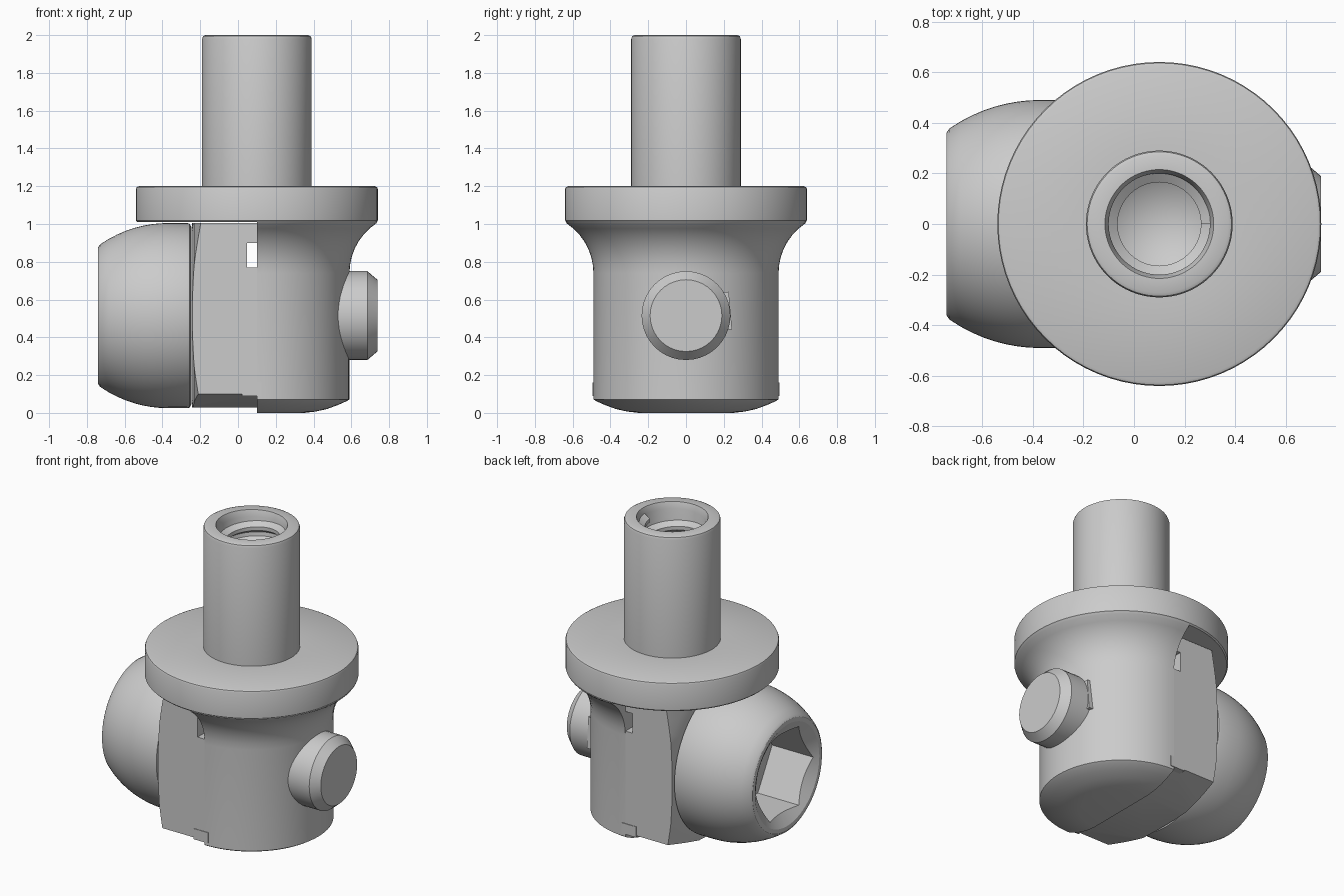
import bpy, bmesh, math
from mathutils import Matrix, Vector

if "Cube" in bpy.data.objects:
    bpy.data.objects.remove(bpy.data.objects["Cube"])

CX = 0.1      # vertical axis of stud and body
CZ = 0.515    # height of the horizontal bolt axis


def finish(name, bm, smooth=True):
    bmesh.ops.remove_doubles(bm, verts=bm.verts, dist=1e-5)
    bmesh.ops.recalc_face_normals(bm, faces=bm.faces)
    me = bpy.data.meshes.new(name)
    bm.to_mesh(me)
    bm.free()
    ob = bpy.data.objects.new(name, me)
    bpy.context.collection.objects.link(ob)
    if smooth:
        shade(ob)
    return ob


def activate(ob):
    bpy.ops.object.select_all(action='DESELECT')
    ob.select_set(True)
    bpy.context.view_layer.objects.active = ob


def shade(ob):
    activate(ob)
    bpy.ops.object.shade_smooth_by_angle(angle=math.radians(28))


def lathe(name, profile, axis='Z', n=64, a0=0.0, a1=360.0, smooth=True):
    """Turn (radius, height) points about the stud axis (Z) or the bolt axis (X)."""
    bm = bmesh.new()
    cols = []
    for i in range(n + 1):
        a = math.radians(a0 + (a1 - a0) * i / n)
        c, s = math.cos(a), math.sin(a)
        cols.append([bm.verts.new((CX + r * c, r * s, h) if axis == 'Z' else (h, r * c, CZ + r * s))
                     for r, h in profile])
    for p, q in zip(cols, cols[1:]):
        for k in range(len(profile) - 1):
            bm.faces.new((p[k], q[k], q[k + 1], p[k + 1]))
    if a1 - a0 < 360:
        bm.faces.new(cols[0])
        bm.faces.new(cols[-1][::-1])
    return finish(name, bm, smooth)


def box(name, lo, hi, tilt=0.0):
    bm = bmesh.new()
    lo, hi = Vector(lo), Vector(hi)
    m = (Matrix.Translation((lo + hi) / 2) @ Matrix.Rotation(math.radians(tilt), 4, 'X')
         @ Matrix.Diagonal((*(hi - lo), 1)))
    bmesh.ops.create_cube(bm, size=1, matrix=m)
    return finish(name, bm, False)


def carve(ob, cutter, operation='DIFFERENCE'):
    mod = ob.modifiers.new('cut', 'BOOLEAN')
    mod.operation, mod.object, mod.solver = operation, cutter, 'EXACT'
    activate(ob)
    bpy.ops.object.modifier_apply(modifier=mod.name)
    bpy.data.objects.remove(cutter)


# Stud with drilled bore, and flange
lathe('stud_and_flange', [
    (0, 1.01), (0.632, 1.01), (0.64, 1.018), (0.64, 1.185), (0.636, 1.195), (0.625, 1.2),
    (0.29, 1.2), (0.29, 1.98), (0.285, 1.994), (0.272, 2.0), (0.215, 2.0), (0.2, 1.96),
    (0.2, 1.3), (0.165, 1.28), (0, 1.18)], n=80)

# Internal thread: a ridge swept along a helix
bm = bmesh.new()
pitch, turns, seg = 0.1, 6, 40
rows = []
for i in range(turns * seg + 1):
    a = 2 * math.pi * i / seg
    z = 1.93 - pitch * i / seg
    rows.append([bm.verts.new((CX + r * math.cos(a), r * math.sin(a), z + dz))
                 for r, dz in ((0.202, 0.038), (0.165, 0.012), (0.165, -0.012), (0.202, -0.038))])
for p, q in zip(rows, rows[1:]):
    for k in range(4):
        bm.faces.new((p[k], q[k], q[(k + 1) % 4], p[(k + 1) % 4]))
bm.faces.new(rows[0])
bm.faces.new(rows[-1][::-1])
finish('stud_thread', bm)

# Fixed half body: domed foot, straight wall, flare up to the flange
flare = [(0.49 + 0.32 * (1 - math.cos(math.radians(a))), 0.74 + 0.317 * math.sin(math.radians(a)))
         for a in range(0, 58, 8)]
lathe('fixed_body', [(0, 0), (0.25, 0), (0.31, 0.007), (0.37, 0.02), (0.43, 0.042), (0.475, 0.062),
                     (0.49, 0.072)] + flare + [(0.638, 1.012), (0.6, 1.03), (0, 1.03)],
      n=40, a0=-90, a1=90)

# Moving jaw: flat-sided block with a turned chamfer on its outer end
outline = [(-0.49, 0.1), (-0.2, 0.028), (0.2, 0.028), (0.49, 0.1), (0.49, 1.005), (-0.49, 1.005)]
bm = bmesh.new()
ends = [[bm.verts.new((x, y, z)) for y, z in outline] for x in (-0.3, 0.1)]
bm.faces.new(ends[0])
bm.faces.new(ends[1][::-1])
for k in range(6):
    j = (k + 1) % 6
    bm.faces.new((ends[0][k], ends[0][j], ends[1][j], ends[1][k]))
jaw = finish('moving_jaw', bm, False)
carve(jaw, lathe('jaw_chamfer', [(0, -0.245), (0.47, -0.245), (0.56, -0.232), (0.7, -0.195),
                                 (0.9, -0.1), (0.9, 0.5), (0, 0.5)], 'X', smooth=False), 'INTERSECT')
carve(jaw, box('jaw_notch', (0.048, -0.6, 0.77), (0.2, 0.6, 0.9)))
shade(jaw)
box('jaw_lip', (0.02, -0.494, 0.09), (0.125, 0.494, 0.16))

# Rounded clamping nut with a countersunk hexagon socket
R = 0.63
crown = [(0.49 - R + math.sqrt(R * R - (0.36 * t / 8) ** 2), -0.37 - 0.36 * t / 8) for t in range(9)]
nut = lathe('clamp_nut', [(0, -0.25), (0.475, -0.25), (0.487, -0.256), (0.49, -0.27)] + crown
            + [(0.362, -0.74), (0, -0.74)], 'X', 72, smooth=False)
carve(nut, lathe('socket_cutter', [(0, -0.42), (0.3, -0.42), (0.3, -0.85), (0, -0.85)], 'X', 6, smooth=False))
carve(nut, lathe('countersink_cutter', [(0, -0.69), (0.25, -0.69), (0.36, -0.755), (0, -0.755)], 'X', smooth=False))
shade(nut)

# Bolt end and its small locking key
lathe('bolt_end', [(0, 0.15), (0.235, 0.15), (0.235, 0.685), (0.19, 0.738), (0, 0.738)], 'X', 40)
box('bolt_key', (0.42, 0.19, 0.44), (0.555, 0.235, 0.64), 5)
